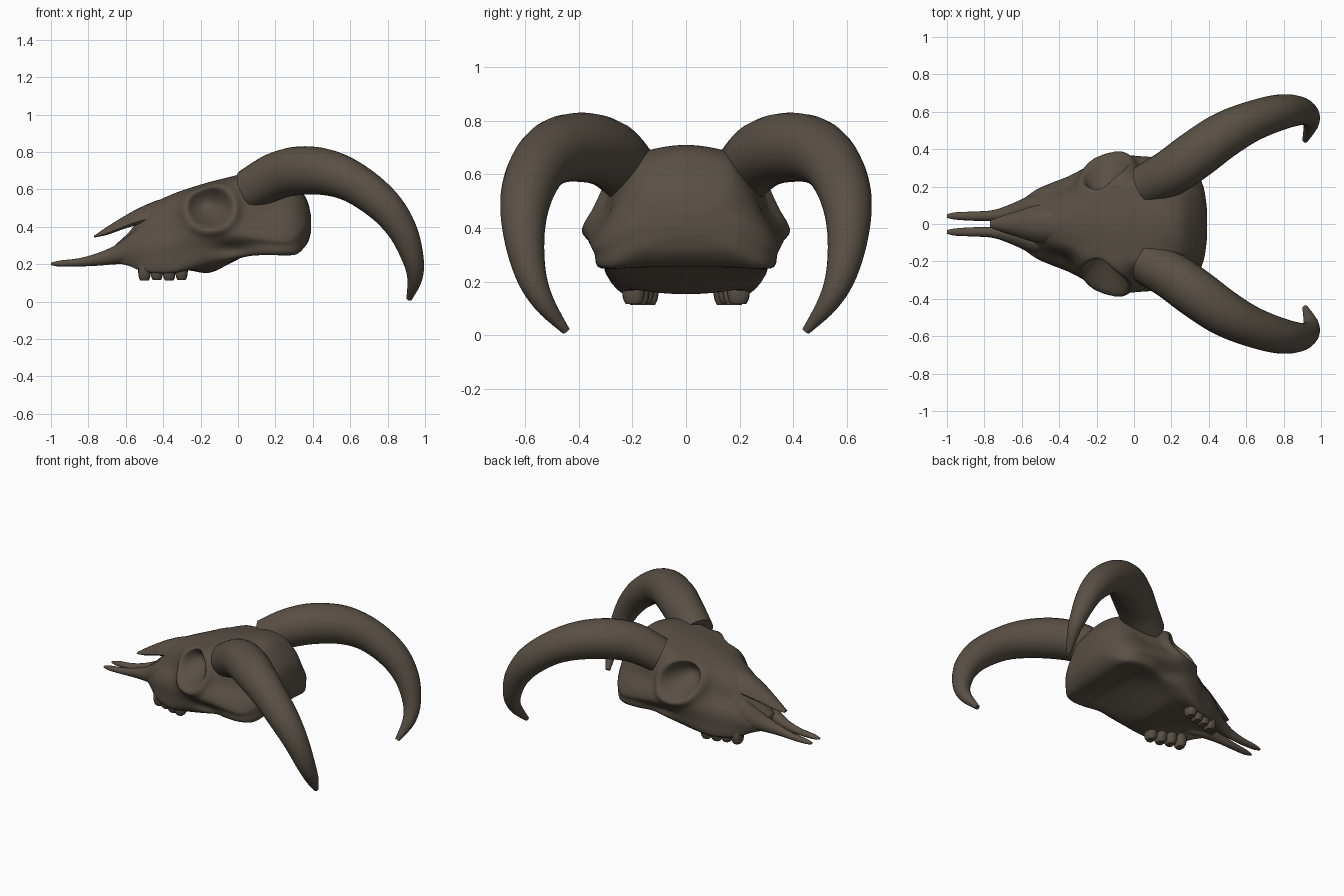
import bpy, bmesh, math
from mathutils import Vector

if "Cube" in bpy.data.objects:
    bpy.data.objects.remove(bpy.data.objects["Cube"])

bone = bpy.data.materials.new("dark_brown_bone")
bone.diffuse_color = (0.10, 0.08, 0.06, 1)
bone.use_nodes = True
bone.node_tree.nodes["Principled BSDF"].inputs["Base Color"].default_value = bone.diffuse_color


def spline(pts, n, closed=False):
    """Smooth curve through points, n steps per span."""
    m, out = len(pts), []
    get = (lambda i: pts[i % m]) if closed else (lambda i: pts[max(0, min(m - 1, i))])
    for i in range(m if closed else m - 1):
        a, b, c, d = (get(i + k) for k in (-1, 0, 1, 2))
        for s in range(n):
            t = s / n
            out.append(0.5 * (2 * b + (c - a) * t + (2 * a - 5 * b + 4 * c - d) * t * t
                              + (3 * b - a - 3 * c + d) * t ** 3))
    if not closed:
        out.append(pts[-1].copy())
    return out


def loft(name, rings, around=3, along=4, side=1, shape=None, sharp=50):
    """Skin closed rings into a smooth capped body; side=-1 mirrors in y."""
    rings = [spline(r, around, True) for r in rings]
    cols = [spline([r[j] for r in rings], along) for j in range(len(rings[0]))]
    n, m = len(cols), len(cols[0])
    bm = bmesh.new()
    grid = []
    for col in cols:
        line = []
        for p in col:
            p = shape(p) if shape else p
            line.append(bm.verts.new((p.x, p.y * side, p.z)))
        grid.append(line)
    for j in range(n):
        k = (j + 1) % n
        for i in range(m - 1):
            bm.faces.new((grid[j][i], grid[j][i + 1], grid[k][i + 1], grid[k][i]))
    bm.faces.new([g[0] for g in grid])
    bm.faces.new([g[-1] for g in reversed(grid)])
    bmesh.ops.recalc_face_normals(bm, faces=bm.faces)
    me = bpy.data.meshes.new(name)
    bm.to_mesh(me)
    bm.free()
    me.materials.append(bone)
    ob = bpy.data.objects.new(name, me)
    bpy.context.collection.objects.link(ob)
    bpy.ops.object.select_all(action='DESELECT')
    ob.select_set(True)
    bpy.context.view_layer.objects.active = ob
    bpy.ops.object.shade_smooth_by_angle(angle=math.radians(sharp))


def mirrored(x, half):
    """Full ring from a half outline running top centre to bottom centre."""
    other = [(-y, z) for y, z in reversed(half[1:-1])]
    return [Vector((x, y, z)) for y, z in half + other]


# Skull: x, top, shoulder width/height, middle width/height, base width/height, base centre
sections = [
    (-.66, .30, .04, .285, .08, .24, .06, .21, .21),
    (-.58, .375, .07, .35, .14, .27, .12, .19, .22),
    (-.52, .455, .09, .42, .18, .30, .165, .165, .22),
    (-.45, .525, .11, .48, .21, .32, .20, .155, .21),
    (-.35, .575, .14, .53, .25, .34, .235, .155, .19),
    (-.25, .61, .18, .57, .305, .38, .265, .18, .165),
    (-.15, .64, .21, .60, .345, .39, .28, .205, .155),
    (-.05, .665, .23, .625, .365, .38, .29, .225, .20),
    (.05, .69, .22, .65, .36, .37, .30, .245, .25),
    (.15, .71, .20, .66, .35, .36, .315, .25, .28),
    (.25, .69, .19, .63, .335, .35, .31, .25, .255),
    (.32, .62, .18, .57, .29, .37, .27, .26, .265),
    (.37, .54, .14, .51, .20, .41, .18, .32, .31),
    (.39, .46, .06, .45, .08, .42, .06, .38, .37),
]


def skull_ring(x, zt, ws, zs, wm, zm, wb, zb, zc):
    return mirrored(x, [(0, zt), (.6 * ws, zt - .3 * (zt - zs)), (ws, zs),
                        (.45 * ws + .55 * wm, (zs + zm) / 2), (wm, zm),
                        (.5 * (wm + wb) + .01, (zm + zb) / 2), (wb, zb),
                        (.55 * wb, .25 * zb + .75 * zc), (0, zc)])


def carve(p):
    """Eye sockets with raised rims, plus shallow temple and cheek hollows."""
    s = 1 if p.y > 0 else -1
    w = min(1, max(0, (abs(p.y) - .10) / .10))
    w = w * w * (3 - 2 * w)
    d = math.hypot((p.x + .15) / .125, (p.z - .505) / .115)
    push = .03 * math.exp(-((d - 1.1) / .25) ** 2)
    if d < 1:
        push -= .12 * (1 - d ** 2) ** 1.5
    for cx, cz, rx, rz, depth in ((.13, .46, .12, .05, .02), (-.40, .42, .10, .06, .015),
                                  (-.03, .28, .10, .035, .03)):
        push -= depth * math.exp(-((p.x - cx) / rx) ** 2 - ((p.z - cz) / rz) ** 2)
    return Vector((p.x, p.y + s * w * push, p.z))


loft("skull", [skull_ring(*s) for s in sections], 7, 9, 1, carve, 75)

# Nasal bone overhanging the snout: x, top, bottom, half width
nasal = [(-.77, .352, .342, .018), (-.70, .40, .357, .045), (-.62, .45, .385, .07),
         (-.54, .495, .41, .095), (-.45, .535, .43, .11), (-.35, .565, .46, .10)]
loft("nasal_bone", [mirrored(x, [(0, t), (.6 * w, t - .2 * (t - b)), (w, b + .2 * (t - b)),
                                 (.6 * w, b), (0, b + .15 * (t - b))]) for x, t, b, w in nasal])

# Snout prongs: x, centre y, half width, top, bottom
prongs = [(-1, .043, .010, .208, .195), (-.95, .043, .020, .22, .187),
          (-.85, .042, .025, .232, .188), (-.75, .045, .030, .26, .192),
          (-.65, .060, .050, .305, .20), (-.55, .090, .065, .38, .20), (-.48, .10, .06, .42, .21)]

# Horn path: x, y, z, radius
horn = [(.06, .205, .597, .113), (.20, .278, .67, .126), (.33, .37, .70, .13),
        (.48, .475, .69, .123), (.63, .55, .63, .108), (.78, .597, .515, .096),
        (.88, .605, .38, .078), (.935, .58, .23, .058), (.945, .53, .12, .040),
        (.915, .447, .015, .015)]


def horn_rings():
    pts = [Vector(h[:3]) for h in horn]
    rings = []
    for i, p in enumerate(pts):
        t = (pts[min(i + 1, len(pts) - 1)] - pts[max(i - 1, 0)]).normalized()
        u = Vector((-.5, .85, 0))
        u = (u - t * t.dot(u)).normalized()
        v = t.cross(u)
        rings.append([p + horn[i][3] * (math.cos(a) * u + math.sin(a) * v)
                      for a in (k * math.tau / 12 for k in range(12))])
    return rings


for side, label in ((1, "left"), (-1, "right")):
    loft("snout_prong_" + label,
         [[Vector((x, y + w * math.cos(a), (t + b) / 2 + (t - b) / 2 * math.sin(a)))
           for a in (k * math.tau / 8 for k in range(8))] for x, y, w, t, b in prongs],
         2, 4, side)
    loft("horn_" + label, horn_rings(), 2, 5, side)
    # Cheek teeth, slightly tapered
    for i in range(4):
        x, y = -.50 + .066 * i, .145 + .017 * i
        rings = []
        for z, f in ((.20, .9), (.165, 1), (.13, .88), (.112, .65)):
            rings.append([Vector((x + .034 * f * cx, y + .043 * f * cy, z + .004 * (i % 2)))
                          for cx, cy in ((1, 0), (.8, .8), (0, 1), (-.8, .8),
                                         (-1, 0), (-.8, -.8), (0, -1), (.8, -.8))])
        loft("tooth_%s_%d" % (label, i + 1), rings, 2, 3, side)
